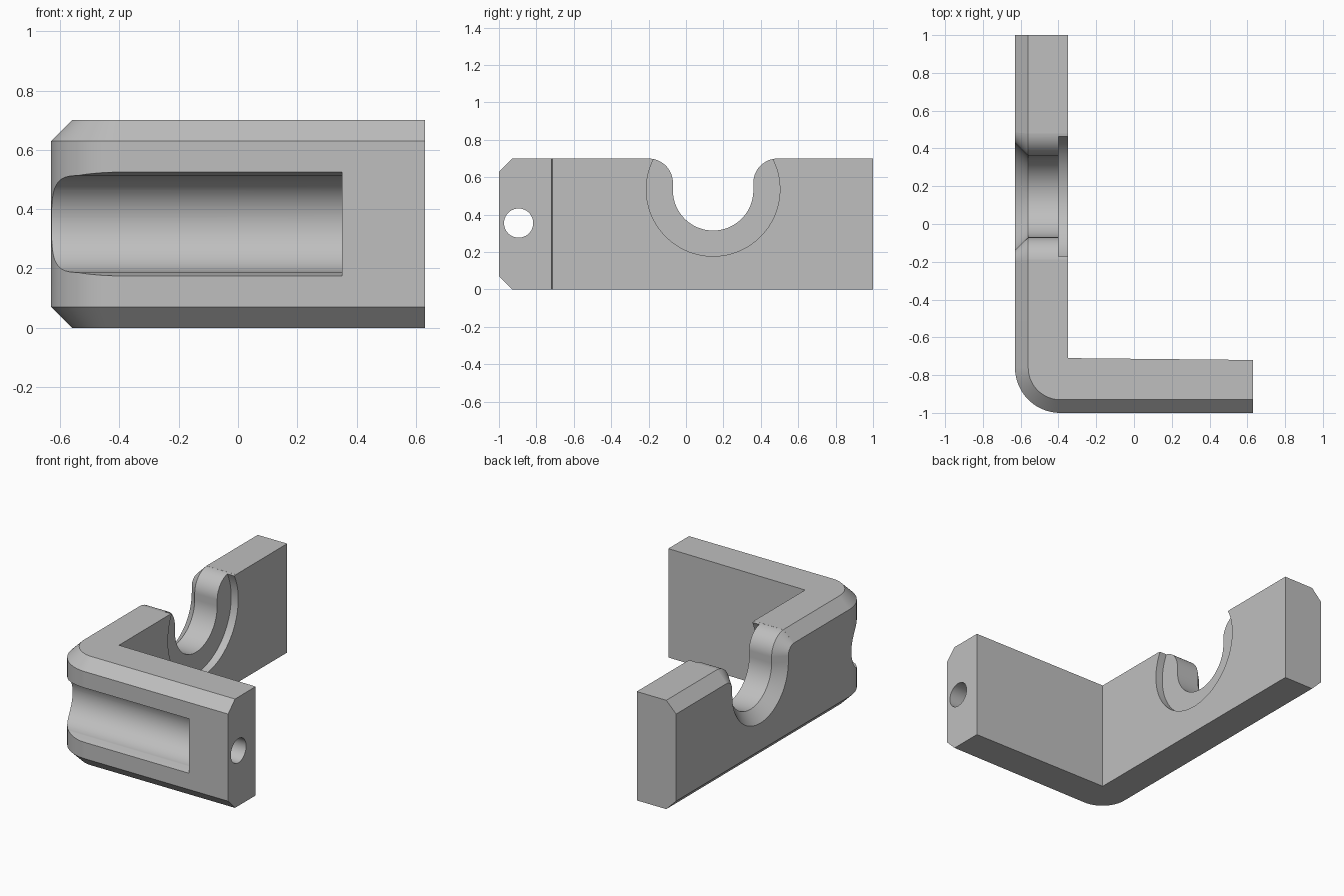
import bpy, bmesh
from math import sin, cos, radians

cube = bpy.data.objects.get("Cube")
if cube:
    bpy.data.objects.remove(cube, do_unlink=True)

steel = bpy.data.materials.new("plain grey")
steel.use_nodes = True
grey = (0.52, 0.52, 0.52, 1)
steel.diffuse_color = grey
steel.node_tree.nodes["Principled BSDF"].inputs["Base Color"].default_value = grey


def arc(cx, cy, r, start, end, steps):
    """Points on an arc, angles in degrees."""
    angles = [radians(start + (end - start) * i / steps) for i in range(steps + 1)]
    return [(cx + r * cos(a), cy + r * sin(a)) for a in angles]


def loft(name, rings):
    """Closed solid through matching rings of 3D points."""
    bm = bmesh.new()
    loops = [[bm.verts.new(p) for p in ring] for ring in rings]
    n = len(loops[0])
    for a, b in zip(loops, loops[1:]):
        for i in range(n):
            j = (i + 1) % n
            bm.faces.new((a[i], a[j], b[j], b[i]))
    bm.faces.new(loops[0][::-1])
    bm.faces.new(loops[-1])
    bmesh.ops.recalc_face_normals(bm, faces=bm.faces)
    mesh = bpy.data.meshes.new(name)
    bm.to_mesh(mesh)
    bm.free()
    mesh.materials.append(steel)
    obj = bpy.data.objects.new(name, mesh)
    bpy.context.collection.objects.link(obj)
    return obj


def along_x(name, sections):
    """Loft of (x, yz outline) sections."""
    return loft(name, [[(x, y, z) for y, z in outline] for x, outline in sections])


# L-shaped body with chamfered outer edges and a rounded outer corner
def plan(inset):
    bend = arc(-0.39, -0.76, 0.24 - inset, 180, 270, 32)
    return ([(-0.63 + inset, 1)] + bend +
            [(0.63, -1 + inset), (0.63, -0.72), (-0.35, -0.71), (-0.35, 1)])


levels = [(0, 0.07), (0.07, 0), (0.63, 0), (0.7, 0.07)]
bracket = loft("angle_bracket", [[(x, y, z) for x, y in plan(i)] for z, i in levels])


# U-shaped saddle with rounded shoulders, flared on the outer side
def saddle(grow):
    mid, r = 0.145, 0.13 - grow
    left = arc(mid - 0.345, 0.57, r, 85, 0, 16)
    right = arc(mid + 0.345, 0.57, r, 180, 95, 16)
    bowl = arc(mid, 0.53, 0.215 + grow, 180, 360, 48)
    return [(left[0][0], 0.9)] + left + bowl + right + [(right[-1][0], 0.9)]


saddle_cutter = along_x("saddle_cutter", [(-0.65, saddle(0.09)), (-0.56, saddle(0)), (-0.3, saddle(0))])

# Shallow round recess on the inner side of the saddle
recess = arc(0.145, 0.535, 0.357, 0, 357, 119)
recess_cutter = along_x("recess_cutter", [(-0.4, recess), (-0.3, recess)])

# Round-bottomed groove along the front, with a slightly flared mouth
groove = [(-1.03, 0.17), (-1, 0.175)] + arc(-0.945, 0.35, 0.163, -90, 90, 48) + [(-1, 0.525), (-1.03, 0.53)]
groove_cutter = along_x("groove_cutter", [(-0.8, groove), (0.35, groove)])

# Hole from the end face into the groove
hole = arc(-0.895, 0.355, 0.078, 0, 350, 35)
hole_cutter = along_x("hole_cutter", [(0.3, hole), (0.7, hole)])

bpy.context.view_layer.objects.active = bracket
for cutter in (saddle_cutter, recess_cutter, groove_cutter, hole_cutter):
    cutter.hide_render = True
    cut = bracket.modifiers.new(cutter.name, "BOOLEAN")
    cut.operation = "DIFFERENCE"
    cut.solver = "EXACT"
    cut.object = cutter
    bpy.ops.object.modifier_apply(modifier=cut.name)
    bpy.data.objects.remove(cutter, do_unlink=True)

# Smooth curved walls, crisp edges
for obj in bpy.context.selected_objects:
    obj.select_set(False)
bracket.select_set(True)
bpy.ops.object.shade_smooth_by_angle(angle=radians(20))
weighted = bracket.modifiers.new("even_normals", "WEIGHTED_NORMAL")
weighted.keep_sharp = True
